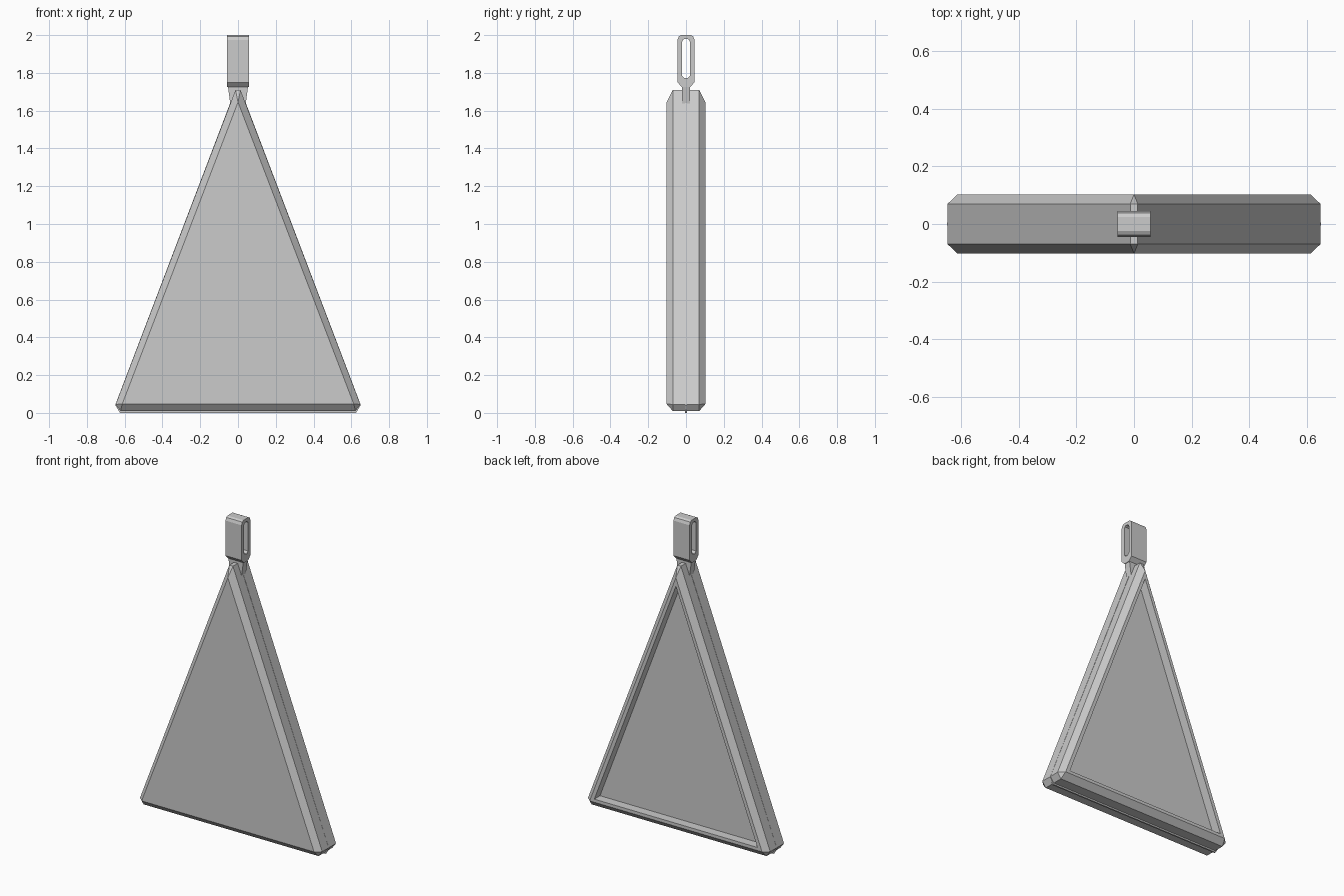
import bpy, bmesh

if "Cube" in bpy.data.objects:
    bpy.data.objects.remove(bpy.data.objects["Cube"])


def make_object(name, rings, cap=True):
    """Loft between matching rings of points; repeated points collapse."""
    bm = bmesh.new()
    cache = {}

    def vert(p):
        key = tuple(round(c, 5) for c in p)
        if key not in cache:
            cache[key] = bm.verts.new(p)
        return cache[key]

    def face(points):
        verts = list(dict.fromkeys(vert(p) for p in points))
        if len(verts) > 2:
            bm.faces.new(verts)

    n = len(rings[0])
    pairs = list(zip(rings, rings[1:]))
    if cap:
        face(rings[0])
        face(rings[-1])
    else:
        pairs.append((rings[-1], rings[0]))
    for a, b in pairs:
        for i in range(n):
            j = (i + 1) % n
            face((a[i], a[j], b[j], b[i]))
    bmesh.ops.recalc_face_normals(bm, faces=bm.faces)
    mesh = bpy.data.meshes.new(name)
    bm.to_mesh(mesh)
    bm.free()
    obj = bpy.data.objects.new(name, mesh)
    bpy.context.collection.objects.link(obj)
    return obj


def outline(y, top, side, foot):
    """Six-point triangle: blunt apex, side corners and cut-off feet."""
    half = [top, side, foot]
    return [(x, y, z) for x, z in half] + [(-x, y, z) for x, z in half[::-1]]


def sharp(y, apex, x, z):
    return outline(y, (0, apex), (x, z), (x, z))


# Triangular body: bevelled edges, flat front, recessed back
outer = ((0.013, 1.71), (0.648, 0.045), (0.622, 0.01))
make_object("pendant_body", [
    sharp(-0.103, 1.645, 0.613, 0.047),
    outline(-0.07, *outer),
    outline(0.07, *outer),
    sharp(0.103, 1.645, 0.613, 0.047),
    sharp(0.103, 1.59, 0.58, 0.067),
    sharp(0.045, 1.59, 0.58, 0.067),
])

# Thin seam ridge running round the middle of the edge
seam = ((0.013, 1.715), (0.65, 0.042), (0.625, 0.0))
make_object("edge_seam", [outline(-0.005, *seam), outline(0.005, *seam)])

# Hanging loop: slotted strap swept across x
half_out = [(0.022, 1.725), (0.045, 1.75), (0.045, 1.975), (0.038, 1.993), (0.025, 2.0)]
half_in = [(0.008, 1.772), (0.02, 1.785), (0.02, 1.965), (0.016, 1.975), (0.008, 1.98)]


def mirrored(half, x):
    return [(x, y, z) for y, z in half] + [(x, -y, z) for y, z in half[::-1]]


make_object("hanging_loop", [mirrored(half_out, -0.057), mirrored(half_out, 0.057),
                             mirrored(half_in, 0.057), mirrored(half_in, -0.057)], cap=False)

# Tapered tab that grips the apex
make_object("loop_tab", [
    [(sx * x, sy * 0.022, z) for sx, sy in ((1, 1), (-1, 1), (-1, -1), (1, -1))]
    for x, z in ((0.04, 1.63), (0.053, 1.727))
])
